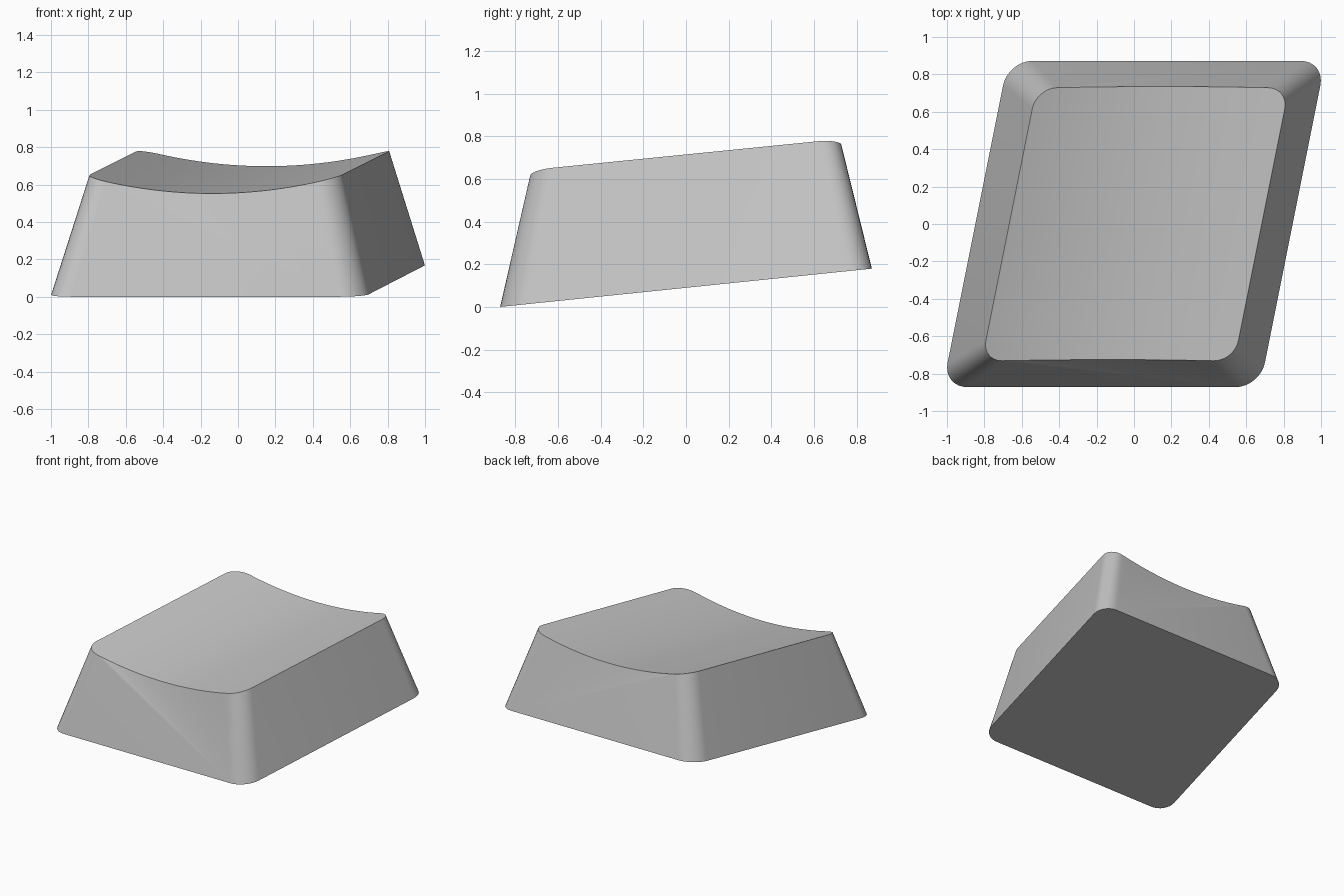
import bpy, bmesh, math
from math import radians

cube = bpy.data.objects.get("Cube")
if cube:
    bpy.data.objects.remove(cube, do_unlink=True)

SHEAR = 0.2     # sideways lean of the plan per unit of depth
SLOPE = 0.1     # forward tilt of base and top
DISH = 0.09     # depth of the hollow in the top
ARC = 8         # segments per rounded corner
SPAN = 24       # segments across the hollow
CORNERS = ((1, -1, -90), (1, 1, 0), (-1, 1, 90), (-1, -1, 180))


def corner(half_w, half_d, r, sx, sy, start):
    """Points of one rounded corner, counter-clockwise."""
    for i in range(ARC + 1):
        a = radians(start + 90 * i / ARC)
        yield sx * (half_w - r) + r * math.cos(a), sy * (half_d - r) + r * math.sin(a)


def base_vert(bm, u, y):
    return bm.verts.new((u + SHEAR * y, y, 0.103 * (y + 0.872)))


def top_vert(bm, u, y):
    drop = DISH * (1 - (u / TOP_W) ** 2)
    return bm.verts.new((u + SHEAR * y + 0.007, y + SLOPE * drop - 0.004,
                         0.715 + SLOPE * y - drop))


TOP_W, TOP_D, TOP_R = 0.675, 0.73, 0.11
bm = bmesh.new()
base = [[base_vert(bm, u, y) for u, y in corner(0.848, 0.872, 0.13, *c)] for c in CORNERS]
top = [[top_vert(bm, u, y) for u, y in corner(TOP_W, TOP_D, TOP_R, *c)] for c in CORNERS]

# Curved front and back rims between the corners
reach = TOP_W - TOP_R
steps = [reach * (1 - 2 * i / SPAN) for i in range(1, SPAN)]
back = [top_vert(bm, u, TOP_D) for u in steps]
front = [top_vert(bm, u, -TOP_D) for u in steps]

# Corner walls and the two straight side walls
for b, t in zip(base, top):
    for i in range(ARC):
        bm.faces.new((b[i], b[i + 1], t[i + 1], t[i]))
for i, j in ((0, 1), (2, 3)):
    bm.faces.new((base[i][-1], base[j][0], top[j][0], top[i][-1]))

# Front and back walls fan out from one base corner
back_rim = [top[1][-1]] + back + [top[2][0]]
front_rim = [top[0][0]] + front + [top[3][-1]]
for a, b in zip(back_rim, back_rim[1:]):
    bm.faces.new((base[1][-1], b, a))
for a, b in zip(front_rim, front_rim[1:]):
    bm.faces.new((base[0][0], a, b))
bm.faces.new((base[1][-1], base[2][0], top[2][0]))
bm.faces.new((base[3][-1], base[0][0], top[3][-1]))

# Hollow top as strips running front to back
back_line = top[1] + back + top[2]
front_line = top[0][::-1] + front + top[3][::-1]
for i in range(len(back_line) - 1):
    bm.faces.new((front_line[i], back_line[i], back_line[i + 1], front_line[i + 1]))

# Flat underside
bm.faces.new([v for c in base for v in c][::-1])
bmesh.ops.recalc_face_normals(bm, faces=bm.faces)

mesh = bpy.data.meshes.new("key_cap")
bm.to_mesh(mesh)
bm.free()
cap = bpy.data.objects.new("key_cap", mesh)
bpy.context.collection.objects.link(cap)

grey = bpy.data.materials.new("light_grey")
grey.use_nodes = True
colour = (0.55, 0.55, 0.55, 1)
grey.diffuse_color = colour
grey.node_tree.nodes["Principled BSDF"].inputs["Base Color"].default_value = colour
mesh.materials.append(grey)

bpy.ops.object.select_all(action="DESELECT")
cap.select_set(True)
bpy.context.view_layer.objects.active = cap
bpy.ops.object.shade_smooth_by_angle(angle=radians(35))
